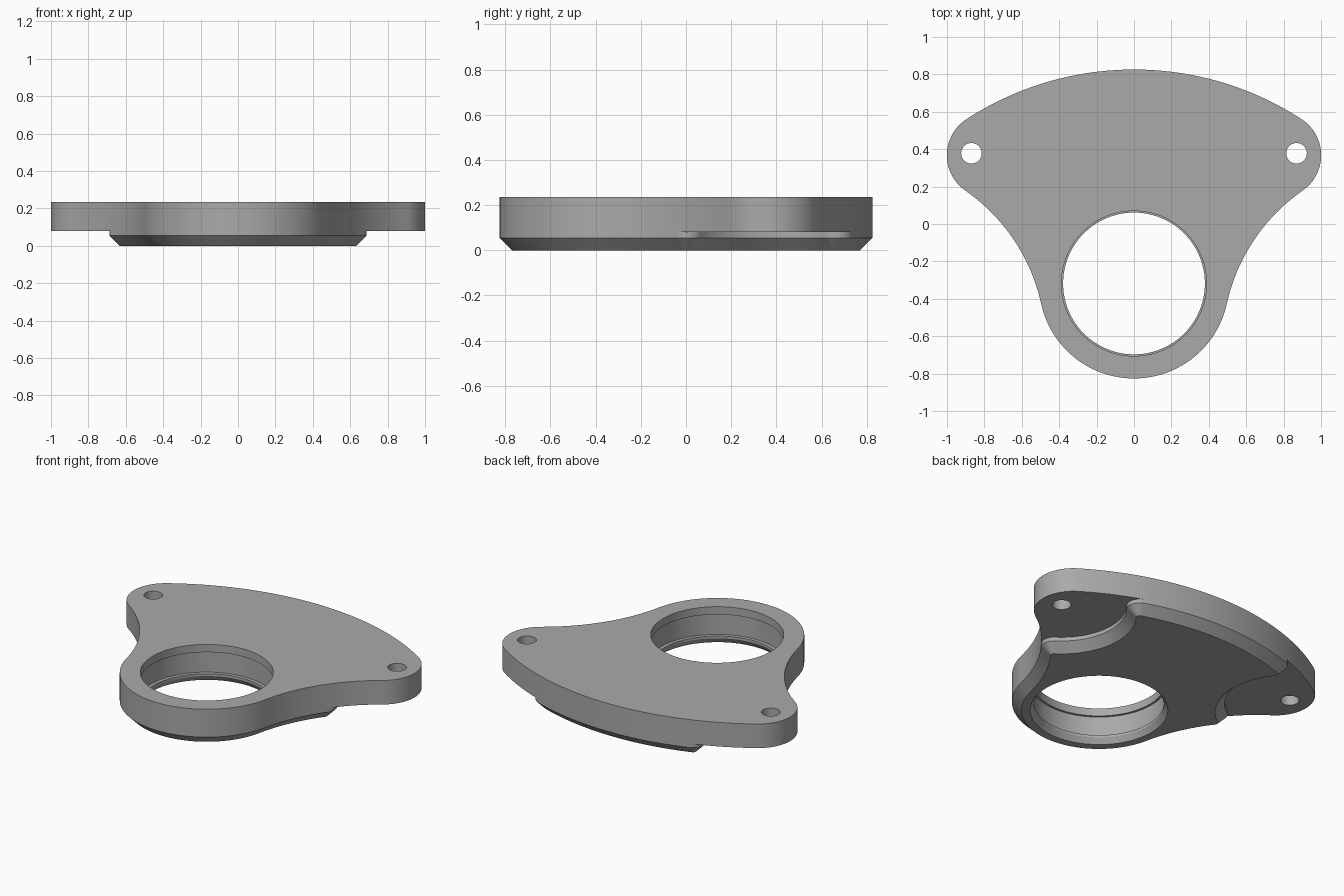
import bpy, bmesh
from math import pi, radians, sin, cos, atan2, remainder
from mathutils import Vector

cube = bpy.data.objects.get("Cube")
if cube:
    bpy.data.objects.remove(cube)

# Heights of the plate top, ear underside and chamfer start
TOP, STEP, CHAMFER = 0.235, 0.08, 0.055


def polar(c, r, a):
    return Vector((c.x + r * cos(a), c.y + r * sin(a)))


def heading(a, b):
    """Angle of the direction from a to b."""
    return atan2(b.y - a.y, b.x - a.x)


def meet(c1, r1, c2, r2, side):
    """Point at distance r1 from c1 and r2 from c2, on the chosen side."""
    axis = c2 - c1
    gap = axis.length
    axis.normalize()
    along = (r1 * r1 - r2 * r2 + gap * gap) / (2 * gap)
    return c1 + axis * along + Vector((-axis.y, axis.x)) * side * (r1 * r1 - along * along) ** 0.5


def arc(c, r, a0, a1, n):
    """Points along the shorter way round from a0 to a1."""
    turn = remainder(a1 - a0, 2 * pi)
    return [polar(c, r, a0 + turn * i / n) for i in range(n + 1)]


def join(*paths):
    return [p for path in paths for p in path[:-1]] + [paths[-1][-1]]


def mirrored(path):
    return [Vector((-p.x, p.y)) for p in path]


def closed(half):
    """Complete a right half, running bottom to top, into a closed loop."""
    return half + mirrored(half[-2:0:-1])


def circle(c, r, n=64):
    return [polar(c, r, 2 * pi * i / n) for i in range(n)]


# Tangent circles that make up the outline: centre and radius
ring, ring_r = Vector((0, -0.318)), 0.508
back, back_r = Vector((0, -0.819)), 1.645
ear_r, waist_r, relief_r, fillet_r = 0.23, 1.0, 0.38, 0.075
ear = polar(back, back_r - ear_r, radians(57))
bolt = Vector((0.869, 0.378))
waist = meet(ring, ring_r + waist_r, ear, ear_r + waist_r, -1)
low_fillet = meet(bolt, relief_r + fillet_r, waist, waist_r + fillet_r, -1)
high_fillet = meet(bolt, relief_r + fillet_r, back, back_r - fillet_r, -1)


def sections(d):
    """Lower rim, ear rim, relief edge and back rim, all inset by d."""
    def between(c, r, a, b, n):
        return arc(c, r, a, b, n)
    to_low = heading(waist, low_fillet)
    to_high = heading(back, high_fillet)
    to_ear = heading(back, ear)
    lower = join(
        between(ring, ring_r - d, -pi / 2, heading(ring, waist), 24),
        between(waist, waist_r + d, heading(waist, ring), to_low, 14))
    ear_rim = join(
        between(waist, waist_r + d, to_low, heading(waist, ear), 10),
        between(ear, ear_r - d, heading(ear, waist), to_ear, 24),
        between(back, back_r - d, to_ear, to_high, 12))
    relief = join(
        between(low_fillet, fillet_r - d, heading(low_fillet, waist), heading(low_fillet, bolt), 12),
        between(bolt, relief_r + d, heading(bolt, low_fillet), heading(bolt, high_fillet), 24),
        between(high_fillet, fillet_r - d, heading(high_fillet, bolt), to_high, 12))
    upper = between(back, back_r - d, to_high, pi / 2, 18)
    return lower, ear_rim, relief, upper


bm = bmesh.new()


def wall(loop_a, za, loop_b, zb):
    a = [bm.verts.new((p.x, p.y, za)) for p in loop_a]
    b = [bm.verts.new((p.x, p.y, zb)) for p in loop_b]
    for i in range(len(a)):
        bm.faces.new((a[i - 1], a[i], b[i], b[i - 1]))


def cap(z, *loops):
    """Flat face with the first loop as border and the others as holes."""
    edges = []
    for loop in loops:
        v = [bm.verts.new((p.x, p.y, z)) for p in loop]
        edges += [bm.edges.new((v[i - 1], v[i])) for i in range(len(v))]
    bmesh.ops.triangle_fill(bm, use_beauty=True, edges=edges, normal=(0, 0, 1))


lower, ear_rim, relief, upper = sections(0)
plate_loop = closed(join(lower, ear_rim, upper))
foot_loop = closed(join(lower, relief, upper))
low_in, _, relief_in, up_in = sections(CHAMFER)
base_loop = closed(join(low_in, relief_in, up_in))

# Plate rim, raised foot and its chamfer
wall(plate_loop, TOP, plate_loop, STEP)
wall(foot_loop, STEP, foot_loop, CHAMFER)
wall(foot_loop, CHAMFER, base_loop, 0)

# Bore with an upper lip, a seat and a flared mouth
bore = [(0.388, TOP), (0.388, 0.185), (0.402, 0.185), (0.402, 0.05),
        (0.379, 0.05), (0.379, 0.035), (0.402, 0)]
for (ra, za), (rb, zb) in zip(bore, bore[1:]):
    wall(circle(ring, ra, 96), za, circle(ring, rb, 96), zb)

# Bolt holes and ear undersides
hole = circle(bolt, 0.055, 32)
ear_loop = ear_rim + relief[-2:0:-1]
for side in (list, mirrored):
    wall(side(hole), TOP, side(hole), STEP)
    cap(STEP, side(ear_loop), side(hole))

# Top and bottom faces
cap(TOP, plate_loop, circle(ring, bore[0][0], 96), hole, mirrored(hole))
cap(0, base_loop, circle(ring, bore[-1][0], 96))

bmesh.ops.remove_doubles(bm, verts=bm.verts, dist=1e-5)
bmesh.ops.recalc_face_normals(bm, faces=bm.faces)
mesh = bpy.data.meshes.new("flange_plate")
bm.to_mesh(mesh)
bm.free()
plate = bpy.data.objects.new("flange_plate", mesh)
bpy.context.collection.objects.link(plate)

# Plain grey metal
grey = bpy.data.materials.new("grey")
grey.use_nodes = True
color = (0.4, 0.4, 0.4, 1)
grey.diffuse_color = color
grey.node_tree.nodes["Principled BSDF"].inputs["Base Color"].default_value = color
mesh.materials.append(grey)

bpy.ops.object.select_all(action="DESELECT")
plate.select_set(True)
bpy.context.view_layer.objects.active = plate
bpy.ops.object.shade_smooth_by_angle(angle=radians(25))
